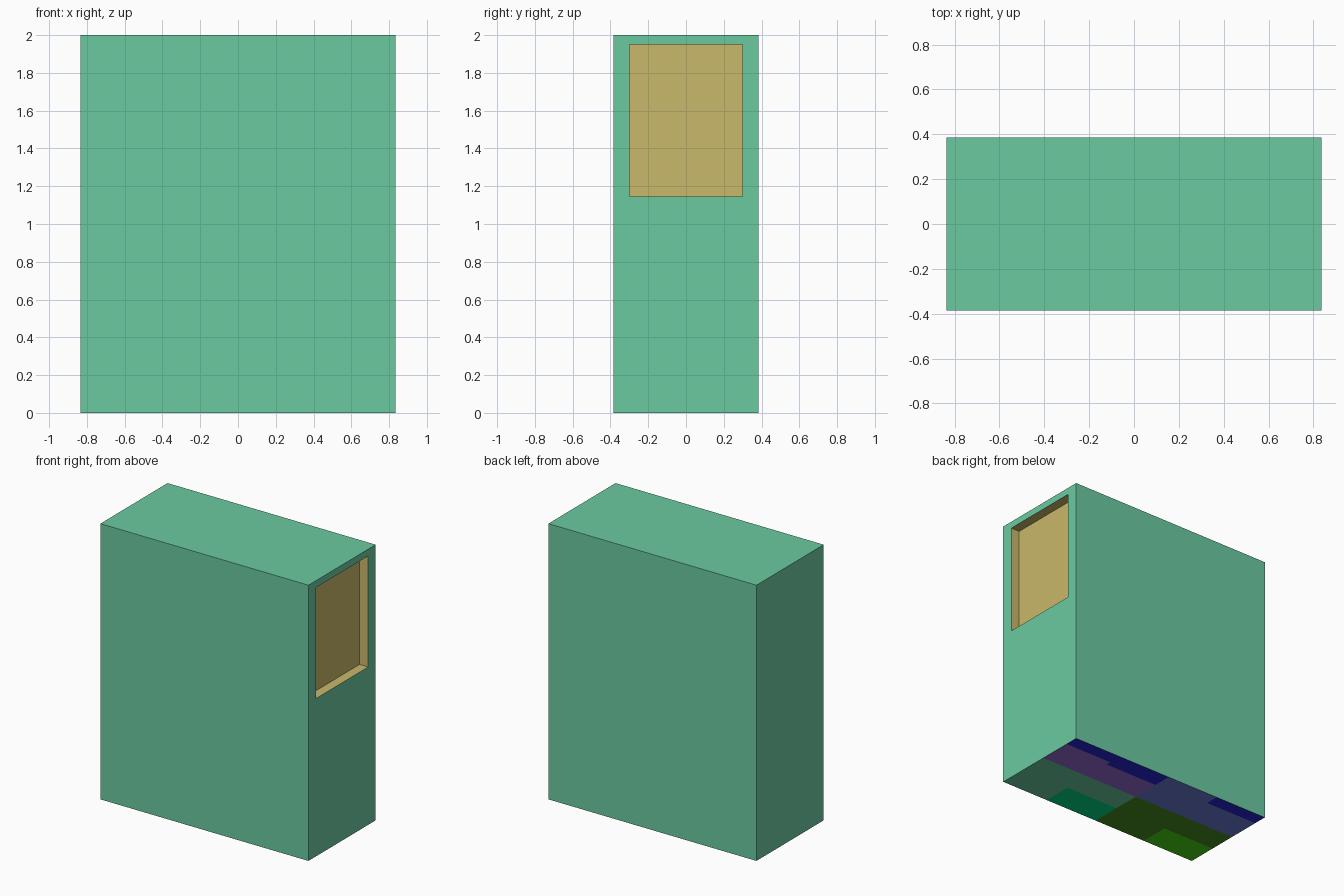
import bpy, bmesh
from mathutils import Vector

if "Cube" in bpy.data.objects:
    bpy.data.objects.remove(bpy.data.objects["Cube"])

HX, HY, HZ = 0.835, 0.385, 2.0
PY, PZ0, PZ1, DEPTH = 0.3, 1.145, 1.95, 0.07


def lin(c):
    c /= 255
    return c / 12.92 if c <= 0.04045 else ((c + 0.055) / 1.055) ** 2.4


COLOURS = {
    "mint_green": (107, 202, 160), "sand_yellow": (201, 184, 106),
    "navy_blue": (35, 35, 210), "purple": (149, 107, 211),
    "slate_blue": (107, 124, 211), "emerald": (0, 213, 133),
    "olive_green": (69, 142, 33), "bright_green": (71, 213, 18),
}
INDEX = {name: i for i, name in enumerate(COLOURS)}

mesh = bpy.data.meshes.new("cabinet_body")
body = bpy.data.objects.new("cabinet_body", mesh)
bpy.context.collection.objects.link(body)
for name, rgb in COLOURS.items():
    m = bpy.data.materials.new(name)
    m.diffuse_color = (*[lin(c) for c in rgb], 1)
    m.use_nodes = True
    m.node_tree.nodes["Principled BSDF"].inputs["Base Color"].default_value = m.diffuse_color
    mesh.materials.append(m)

# Main block
bm = bmesh.new()
bmesh.ops.create_cube(bm, size=1)
for v in bm.verts:
    v.co = Vector((v.co.x * 2 * HX, v.co.y * 2 * HY, (v.co.z + 0.5) * HZ))


def cut(normal, co, axis):
    """Slice only the faces whose normal points along the given axis."""
    bm.normal_update()
    faces = [f for f in bm.faces if f.normal.dot(Vector(axis)) > 0.9]
    geom = set(faces)
    for f in faces:
        geom.update(f.edges)
        geom.update(f.verts)
    bmesh.ops.bisect_plane(bm, geom=list(geom), plane_co=co, plane_no=normal)


# Recessed panel in the upper right side
for y in (-PY, PY):
    cut((0, 1, 0), (0, y, 0), (1, 0, 0))
for z in (PZ0, PZ1):
    cut((0, 0, 1), (0, 0, z), (1, 0, 0))
bm.normal_update()
panel = next(f for f in bm.faces if f.normal.x > 0.9
             and abs(f.calc_center_median().y) < 0.01
             and PZ0 < f.calc_center_median().z < PZ1)
new = bmesh.ops.extrude_discrete_faces(bm, faces=[panel])["faces"]
bmesh.ops.translate(bm, verts=new[0].verts, vec=(-DEPTH, 0, 0))
bmesh.ops.recalc_face_normals(bm, faces=bm.faces)

# Patchwork underside: s runs from right to left, t from back to front
for s in (0.23, 0.49, 0.745):
    cut((1, 0, 0), (HX - 2 * HX * s, 0, 0), (0, 0, -1))
for t in (0.13, 0.18, 0.45, 0.715):
    cut((0, 1, 0), (0, HY - 2 * HY * t, 0), (0, 0, -1))


def underside(s, t):
    if t < 0.45:
        if s < 0.49:
            return "navy_blue" if t < (0.13 if s < 0.23 else 0.18) else "purple"
        return "navy_blue" if s > 0.745 and t < 0.13 else "slate_blue"
    if s < 0.49:
        return "emerald" if s > 0.23 and t > 0.715 else "mint_green"
    return "bright_green" if s > 0.745 and t > 0.715 else "olive_green"


# Colours by position
for f in bm.faces:
    c = f.calc_center_median()
    name = "mint_green"
    if c.z < 0.001:
        name = underside((HX - c.x) / (2 * HX), (HY - c.y) / (2 * HY))
    elif 0.7 < c.x < HX - 0.01 and abs(c.y) < PY + 0.01 and PZ0 - 0.01 < c.z < PZ1 + 0.01:
        name = "sand_yellow"
    f.material_index = INDEX[name]
bm.to_mesh(mesh)
bm.free()
